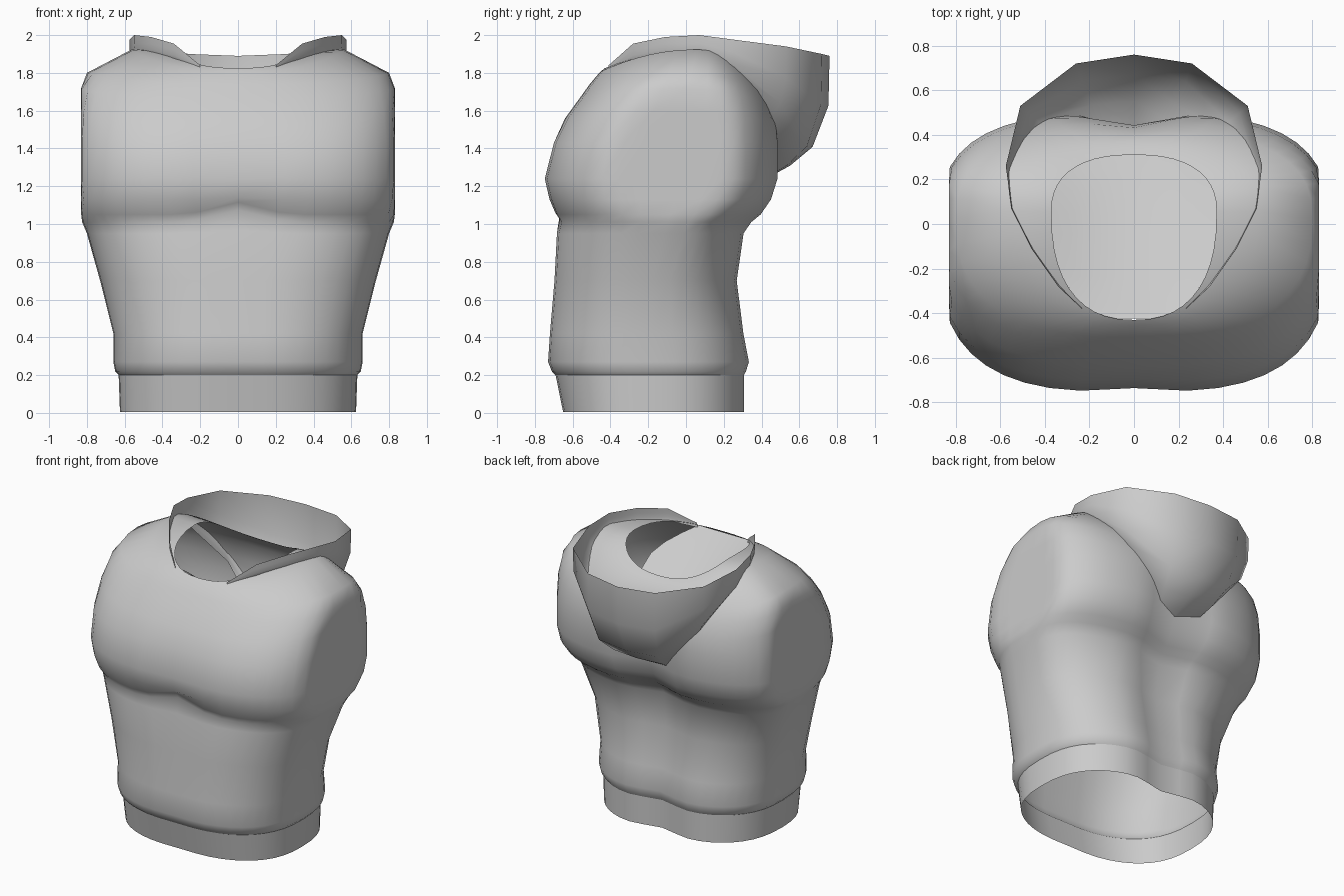
import bpy, bmesh, math

if "Cube" in bpy.data.objects:
    bpy.data.objects.remove(bpy.data.objects["Cube"])

cloth = bpy.data.materials.new("grey_cloth")
cloth.diffuse_color = (0.6, 0.6, 0.6, 1)
cloth.use_nodes = True
cloth.node_tree.nodes["Principled BSDF"].inputs["Base Color"].default_value = cloth.diffuse_color
SEG = 44


def finish(name, bm, angle):
    me = bpy.data.meshes.new(name)
    bm.to_mesh(me)
    bm.free()
    me.materials.append(cloth)
    ob = bpy.data.objects.new(name, me)
    bpy.context.collection.objects.link(ob)
    bpy.ops.object.select_all(action='DESELECT')
    ob.select_set(True)
    bpy.context.view_layer.objects.active = ob
    bpy.ops.object.shade_smooth_by_angle(angle=math.radians(angle))


def mix(a, b, t):
    return a + (b - a) * t


def bump(z, mid, width):
    return math.exp(-((z - mid) / width) ** 2)


def ring(bm, w, yf, yb, zs, zf, zb):
    """Rounded cross-section; side, front and back may sit at different heights."""
    t = min(1, max(0, (zs - 0.75) / 0.4))
    top = max(0, (zs - 1.45) / 0.45)
    n = mix(2.5, 3.0, t) - 0.6 * min(1, top)       # squarer at the chest
    cy = mix(-0.18, -0.05, t) + 0.1 * top
    spine = (0.07 + 0.03 * bump(zs, 1.2, 0.2)) * max(0, 1 - top)
    chest = 0.01 + 0.01 * bump(zs, 1.2, 0.12) if top == 0 else 0
    lift = 0.07 * bump(zs, 1.03, 0.07)             # raised middle of chest crease
    out = []
    for i in range(SEG):
        a = 2 * math.pi * i / SEG
        c, s = math.cos(a), math.sin(a)
        x = w * math.copysign(abs(c) ** (2 / n), c)
        k = abs(s) ** (2 / n)
        valley = bump(x, 0, 0.17)
        if s > 0:
            y = mix(cy, yb, k) - spine * valley
            z = mix(zs, zb, k * k)
        else:
            y = mix(cy, yf, k) + chest * valley
            z = mix(zs, zf, k * k) + lift * valley
        x = max(-0.83, min(0.83, x))               # flat sleeve ends
        out.append(bm.verts.new((x, y, z)))
    return out


def loft(bm, rings):
    for a, b in zip(rings, rings[1:]):
        for i in range(SEG):
            j = (i + 1) % SEG
            bm.faces.new((a[i], a[j], b[j], b[i]))


# Torso: open tube from waist to neck
waist_to_chest = [  # height, half width, front, back
    (0.20, 0.632, -0.70, 0.335), (0.22, 0.65, -0.72, 0.345), (0.27, 0.66, -0.74, 0.36),
    (0.42, 0.66, -0.73, 0.33), (0.70, 0.73, -0.705, 0.29), (0.95, 0.80, -0.69, 0.32),
    (1.01, 0.825, -0.675, 0.36), (1.05, 0.85, -0.70, 0.41), (1.13, 0.87, -0.73, 0.465),
    (1.24, 0.88, -0.755, 0.50), (1.43, 0.88, -0.705, 0.50)]
shoulders = [  # half width, front, back, side height, front height, back height
    (0.875, -0.64, 0.49, 1.60, 1.56, 1.53), (0.855, -0.56, 0.46, 1.72, 1.67, 1.62),
    (0.80, -0.51, 0.43, 1.80, 1.74, 1.68), (0.56, -0.455, 0.37, 1.925, 1.805, 1.77),
    (0.37, -0.43, 0.31, 1.92, 1.825, 1.80)]
bm = bmesh.new()
loft(bm, [ring(bm, w, yf, yb, z, z, z) for z, w, yf, yb in waist_to_chest]
     + [ring(bm, *r) for r in shoulders])
finish("torso", bm, 60)

# Hem band: open tube below the torso
bm = bmesh.new()
loft(bm, [ring(bm, w, yf, 0.335, z, z, z)
          for w, yf, z in ((0.625, -0.66, 0.005), (0.632, -0.70, 0.20))])
finish("hem_band", bm, 40)

# Neck lining: curved sheet dropping from the front neckline to the inner back
bm = bmesh.new()
grid = []
for j in range(9):
    t = j / 8
    half = 0.20 + 0.17 * min(1, t * 3)
    row = []
    for i in range(-4, 5):
        u = i / 4
        z = mix(1.82, 1.28, t) + 0.3 * t * (1 - t) * u * u
        row.append(bm.verts.new((half * u, mix(-0.425, 0.34, t), z)))
    grid.append(row)
for a, b in zip(grid, grid[1:]):
    for i in range(8):
        bm.faces.new((a[i], a[i + 1], b[i + 1], b[i]))
finish("neck_lining", bm, 60)

# Hood: single sheet flaring from its seam on the back up to the rim
rim = [(0, .76, 1.89), (.26, .72, 1.90), (.51, .53, 1.94), (.575, .26, 1.975),
       (.55, .07, 2.0), (.46, -.11, 1.99), (.34, -.28, 1.955), (.20, -.41, 1.84)]
seam = [(0, .39, 1.23), (.14, .39, 1.23), (.36, .40, 1.53), (.53, .22, 1.80),
        (.53, .06, 1.89), (.45, -.11, 1.90), (.33, -.28, 1.87), (.19, -.41, 1.81)]


def full(half):
    return [(-x, y, z) for x, y, z in half[:0:-1]] + half


bm = bmesh.new()
rows = []
for t in (0, 0.05, 0.12, 0.27, 0.6, 1):
    k = 1 - (1 - t) ** 4.5                         # rounded outward belly
    rows.append([bm.verts.new((mix(a[0], b[0], k), mix(a[1], b[1], k), mix(a[2], b[2], t)))
                 for a, b in zip(full(seam), full(rim))])
for a, b in zip(rows, rows[1:]):
    for i in range(len(a) - 1):
        bm.faces.new((a[i + 1], a[i], b[i], b[i + 1]))
finish("hood", bm, 60)
